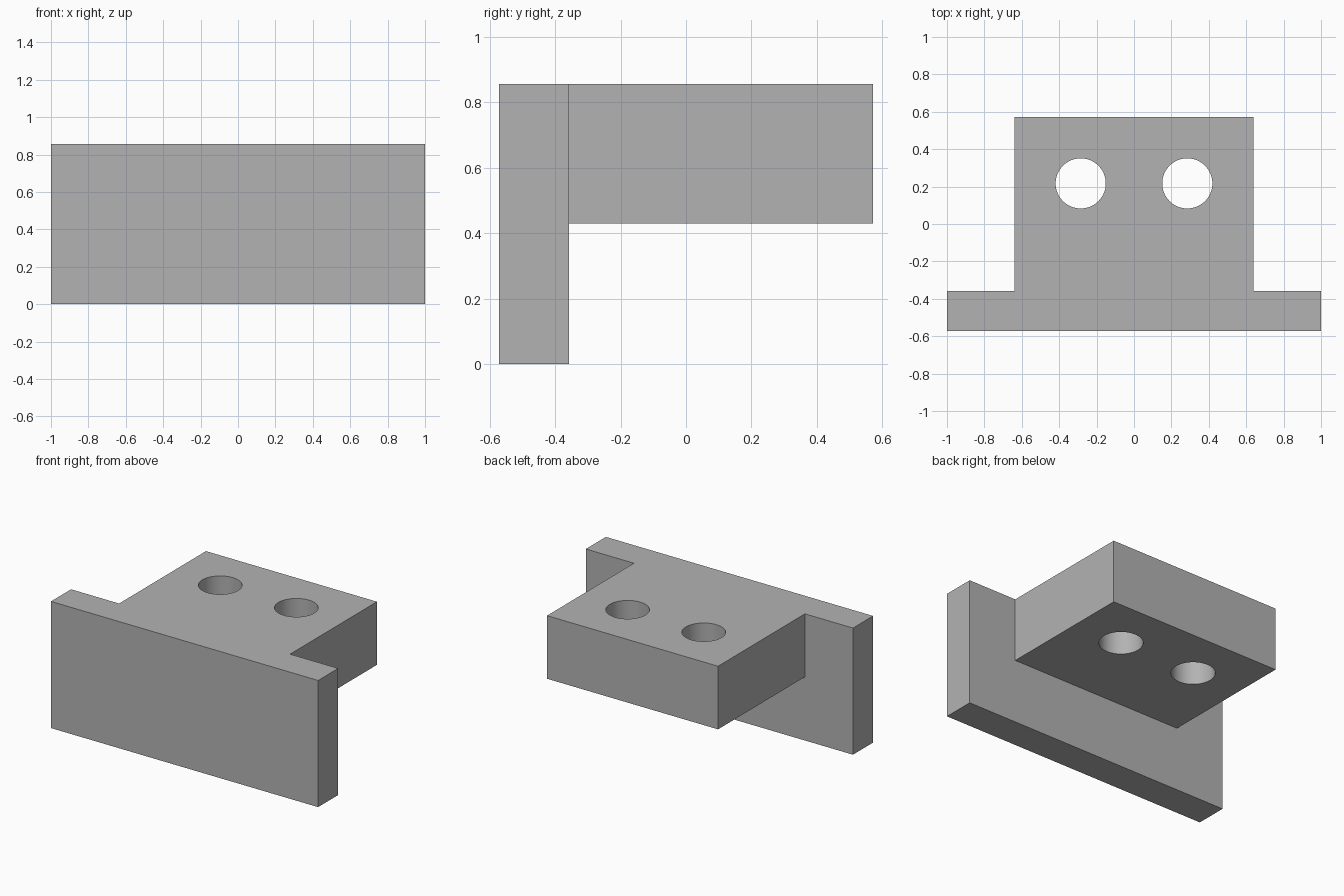
import bpy
import math

if "Cube" in bpy.data.objects:
    bpy.data.objects.remove(bpy.data.objects["Cube"], do_unlink=True)

# Material
grey = bpy.data.materials.new("plain_grey")
grey.use_nodes = True
color = (0.45, 0.45, 0.45, 1)
grey.diffuse_color = color
grey.node_tree.nodes["Principled BSDF"].inputs["Base Color"].default_value = color

# Main dimensions
HEIGHT, DEPTH = 0.857, 0.5715
PLATE_BACK, BLOCK_BOTTOM, BLOCK_HALF = -0.357, 0.43, 0.64
HOLE_X, HOLE_Y, HOLE_RADIUS = 0.285, 0.217, 0.134


def extrude_outline(name, outline, bottom, top):
    """Solid prism from an outline in the xy plane."""
    n = len(outline)
    verts = [(x, y, z) for z in (bottom, top) for x, y in outline]
    faces = [tuple(reversed(range(n))), tuple(range(n, 2 * n))]
    faces += [(i, (i + 1) % n, n + (i + 1) % n, n + i) for i in range(n)]
    mesh = bpy.data.meshes.new(name)
    mesh.from_pydata(verts, [], faces)
    mesh.materials.append(grey)
    obj = bpy.data.objects.new(name, mesh)
    bpy.context.collection.objects.link(obj)
    return obj


def apply_boolean(target, tool, operation):
    mod = target.modifiers.new(operation.lower(), "BOOLEAN")
    mod.operation = operation
    mod.solver = "EXACT"
    mod.object = tool
    bpy.context.view_layer.objects.active = target
    bpy.ops.object.modifier_apply(modifier=mod.name)
    bpy.data.objects.remove(tool, do_unlink=True)


# T-shaped upper slab: plate top and rear block in one outline
half = [(1, -DEPTH), (1, PLATE_BACK), (BLOCK_HALF, PLATE_BACK), (BLOCK_HALF, DEPTH)]
outline = half + [(-x, y) for x, y in reversed(half)]
bracket = extrude_outline("bracket", outline, BLOCK_BOTTOM, HEIGHT)

# Full-height front plate joined to it
plate = [(1, -DEPTH), (1, PLATE_BACK), (-1, PLATE_BACK), (-1, -DEPTH)]
apply_boolean(bracket, extrude_outline("front_plate", plate, 0, HEIGHT), "UNION")

# Two round through holes
for side in (-1, 1):
    bpy.ops.mesh.primitive_cylinder_add(
        vertices=64, radius=HOLE_RADIUS, depth=1,
        location=(side * HOLE_X, HOLE_Y, (BLOCK_BOTTOM + HEIGHT) / 2))
    cutter = bpy.context.object
    cutter.hide_render = True
    cutter.data.materials.append(grey)
    apply_boolean(bracket, cutter, "DIFFERENCE")

# Smooth hole walls, sharp edges elsewhere
bpy.ops.object.select_all(action="DESELECT")
bracket.select_set(True)
bpy.context.view_layer.objects.active = bracket
bpy.ops.object.shade_smooth_by_angle(angle=math.radians(30))
